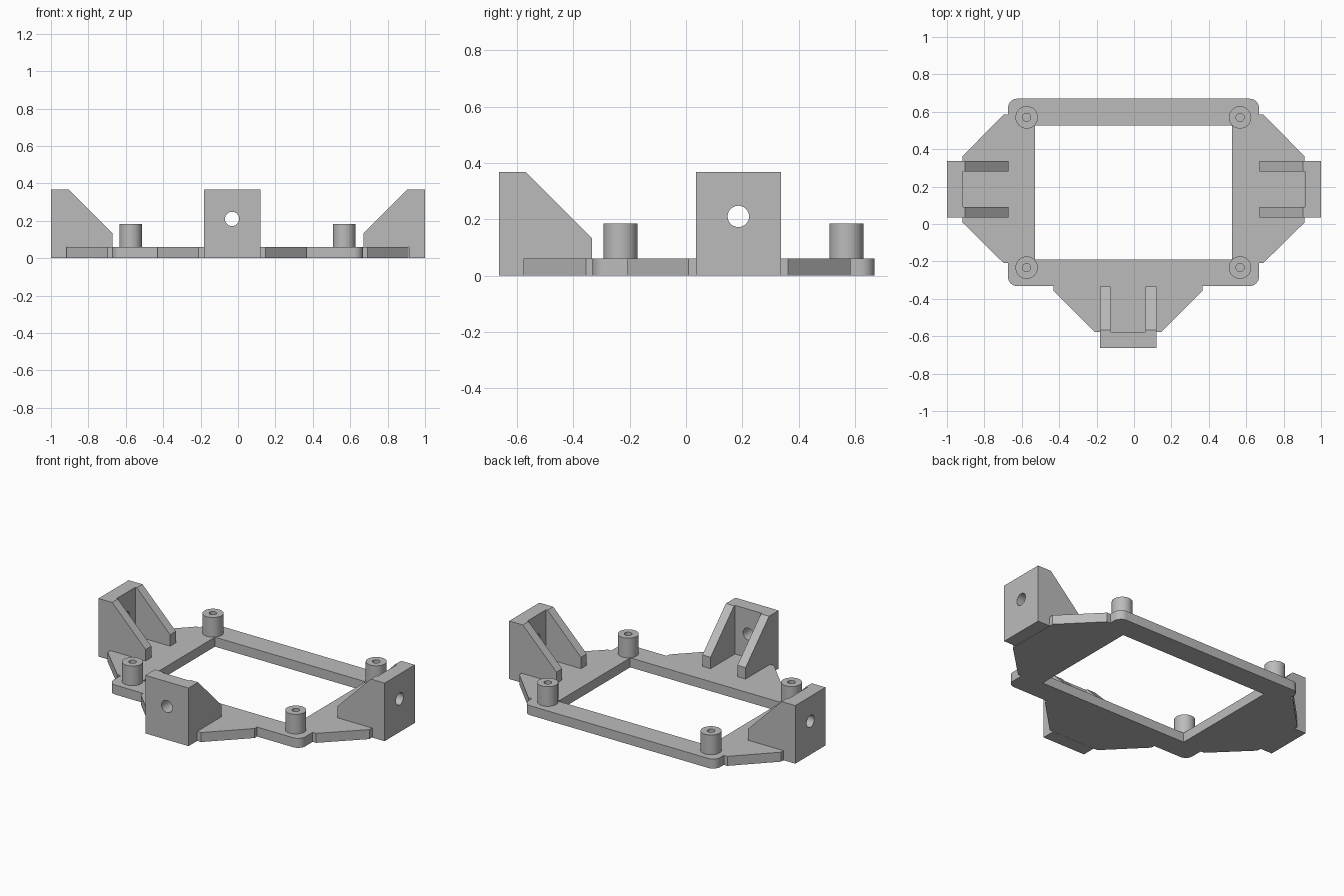
import bpy, bmesh
from math import cos, sin, pi, radians
from mathutils import Matrix, Vector

if "Cube" in bpy.data.objects:
    bpy.data.objects.remove(bpy.data.objects["Cube"])

grey = bpy.data.materials.new("grey plastic")
grey.diffuse_color = (0.5, 0.5, 0.5, 1)
grey.use_nodes = True
grey.node_tree.nodes["Principled BSDF"].inputs["Base Color"].default_value = grey.diffuse_color


def arc(cx, cy, r, a0, a1, n):
    """Points on an arc, angles in degrees."""
    return [(cx + r * cos(radians(a0 + (a1 - a0) * i / n)),
             cy + r * sin(radians(a0 + (a1 - a0) * i / n))) for i in range(n + 1)]


def circle(cx, cy, r, n=40):
    return arc(cx, cy, r, 0, 360, n)[:-1]


def slab(name, loops, depth, matrix=Matrix()):
    """Extrude an outline (first loop) with holes (other loops)."""
    bm = bmesh.new()
    for loop in loops:
        vs = [bm.verts.new((x, y, 0)) for x, y in loop]
        for i in range(len(vs)):
            bm.edges.new((vs[i - 1], vs[i]))
    bmesh.ops.triangle_fill(bm, use_beauty=True, edges=bm.edges[:], normal=(0, 0, 1))
    ext = bmesh.ops.extrude_face_region(bm, geom=bm.faces[:])
    moved = [g for g in ext["geom"] if isinstance(g, bmesh.types.BMVert)]
    bmesh.ops.translate(bm, verts=moved, vec=(0, 0, depth))
    bmesh.ops.recalc_face_normals(bm, faces=bm.faces[:])
    bm.transform(matrix)
    mesh = bpy.data.meshes.new(name)
    bm.to_mesh(mesh)
    bm.free()
    mesh.materials.append(grey)
    obj = bpy.data.objects.new(name, mesh)
    bpy.context.collection.objects.link(obj)
    bpy.ops.object.select_all(action="DESELECT")
    obj.select_set(True)
    bpy.context.view_layer.objects.active = obj
    bpy.ops.object.shade_smooth_by_angle(angle=radians(30))
    return obj


def axes(u, v, w, origin):
    """Matrix that lays a flat profile along axes u and v."""
    return Matrix.Translation(origin) @ Matrix((u, v, w)).transposed().to_4x4()


# Base frame: rounded rectangle with tapered wings on left, right and front
T = 0.06
X0, X1, Y0, Y1, R = -0.674, 0.668, -0.332, 0.67, 0.05
outline = (
    arc(X0 + R, Y0 + R, R, 180, 270, 8)
    + [(-0.43, Y0), (-0.43, -0.356), (-0.211, -0.577),
       (0.146, -0.577), (0.366, -0.356), (0.366, Y0)]
    + arc(X1 - R, Y0 + R, R, 270, 360, 8)
    + [(X1, -0.208), (0.692, -0.208), (0.912, 0.008),
       (0.912, 0.362), (0.692, 0.585), (X1, 0.585)]
    + arc(X1 - R, Y1 - R, R, 0, 90, 8)
    + arc(X0 + R, Y1 - R, R, 90, 180, 8)
    + [(X0, 0.585), (-0.698, 0.585), (-0.917, 0.362),
       (-0.917, 0.008), (-0.698, -0.208), (X0, -0.208)]
)
opening = [(-0.53, -0.19), (0.523, -0.19), (0.523, 0.527), (-0.53, 0.527)]
slab("base_frame", [outline, opening], T)

# Standoffs with blind screw holes
for x in (-0.574, 0.567):
    for y in (-0.233, 0.57):
        slab("standoff", [circle(0, 0, 0.06), circle(0, 0, 0.022, 24)], 0.184 - T,
             Matrix.Translation((x, y, T)))

# Upright brackets: drilled plate braced by two sloping ribs
W, H, P, RIB = 0.302, 0.367, 0.086, 0.057
plate = [(-W / 2, 0), (W / 2, 0), (W / 2, H), (-W / 2, H)]
rib = [(P, T), (0.33, T), (0.33, 0.132), (0.096, H), (P, H)]
for side, x, y, turn in (("front", -0.032, -0.664, 0),
                         ("left", -1, 0.186, -pi / 2),
                         ("right", 1, 0.186, pi / 2)):
    place = Matrix.Translation((x, y, 0)) @ Matrix.Rotation(turn, 4, "Z")
    slab(side + "_bracket_plate", [plate, circle(0, 0.21, 0.038)], P,
         place @ axes((1, 0, 0), (0, 0, 1), (0, -1, 0), Vector((0, P, 0))))
    for rx in (-W / 2, W / 2 - RIB):
        slab(side + "_bracket_rib", [rib], RIB,
             place @ axes((0, 1, 0), (0, 0, 1), (1, 0, 0), Vector((rx, 0, 0))))
